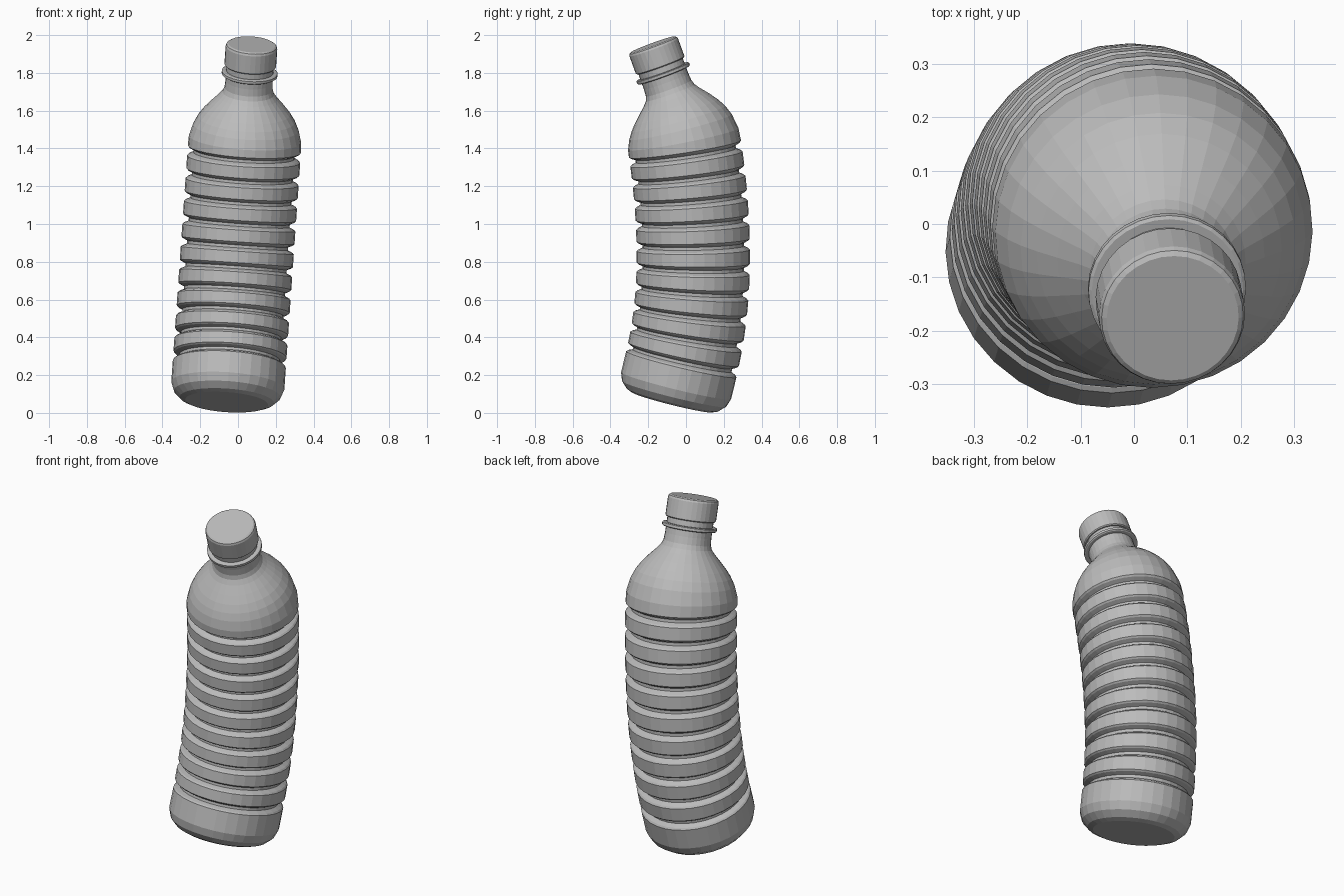
import bpy, bmesh, math
from mathutils import Matrix, Vector

if "Cube" in bpy.data.objects:
    bpy.data.objects.remove(bpy.data.objects["Cube"])

SIDES = 32
LEAN = math.radians(4)
BASE = Vector((-0.06, -0.074, 0.057))
# (distance along the axis, tilt in degrees): how the bottle bends
BEND = [(0, 14), (0.2, 13.5), (0.5, 6), (0.8, -0.5), (1.35, -8.5),
        (1.5, -15), (1.7, -20), (2.0, -20)]

grey = bpy.data.materials.new("plastic_grey")
grey.use_nodes = True
grey.diffuse_color = (0.5, 0.5, 0.5, 1)
grey.node_tree.nodes["Principled BSDF"].inputs["Base Color"].default_value = (0.5, 0.5, 0.5, 1)


def tilt(s):
    for (s0, a0), (s1, a1) in zip(BEND, BEND[1:]):
        if s <= s1:
            return math.radians(a0 + (a1 - a0) * (s - s0) / (s1 - s0))
    return math.radians(BEND[-1][1])


def frame(s):
    """Centre and orientation of the bent axis at distance s."""
    def turn(t):
        return Matrix.Rotation(LEAN, 3, 'Y') @ Matrix.Rotation(-tilt(t), 3, 'X')
    steps = 60
    centre = BASE.copy()
    for i in range(steps):
        centre += turn(s * (i + 0.5) / steps) @ Vector((0, 0, s / steps))
    return centre, turn(s)


def revolve(name, profile):
    """Sweep (distance, radius) rings round the bent axis and cap both ends."""
    bm = bmesh.new()
    rings = []
    for s, r in profile:
        centre, rot = frame(s)
        angles = [2 * math.pi * i / SIDES for i in range(SIDES)]
        rings.append([bm.verts.new(centre + rot @ Vector((r * math.cos(a), r * math.sin(a), 0)))
                      for a in angles])
    for low, high in zip(rings, rings[1:]):
        for i in range(SIDES):
            j = (i + 1) % SIDES
            bm.faces.new((low[i], low[j], high[j], high[i]))
    bm.faces.new(rings[0][::-1])
    bm.faces.new(rings[-1])
    mesh = bpy.data.meshes.new(name)
    bm.to_mesh(mesh)
    bm.free()
    mesh.materials.append(grey)
    obj = bpy.data.objects.new(name, mesh)
    bpy.context.collection.objects.link(obj)
    return obj


# Body: rounded base, ten grooves, domed shoulder and neck
R = 0.30
GROOVE = [(-0.027, R), (-0.019, 0.292), (-0.008, 0.268),
          (0.008, 0.268), (0.019, 0.292), (0.027, R)]
body = [(0, 0.22), (0.012, 0.25), (0.045, 0.284), (0.09, R)]
for k in range(10):
    c = 0.234 + k * 0.1217
    body += [(c + ds, r) for ds, r in GROOVE]
body += [(1.41, 0.298), (1.475, 0.28), (1.52, 0.258), (1.56, 0.23), (1.60, 0.195),
         (1.64, 0.157), (1.665, 0.137), (1.69, 0.128), (1.73, 0.125), (1.84, 0.125)]
revolve("bottle_body", body)

# Collar ring under the cap
revolve("neck_collar", [(1.764, 0.142), (1.768, 0.148), (1.782, 0.148), (1.786, 0.142)])

# Screw cap with a bevelled top edge
revolve("cap", [(1.817, 0.132), (1.822, 0.137), (1.921, 0.137), (1.932, 0.133), (1.938, 0.124)])
